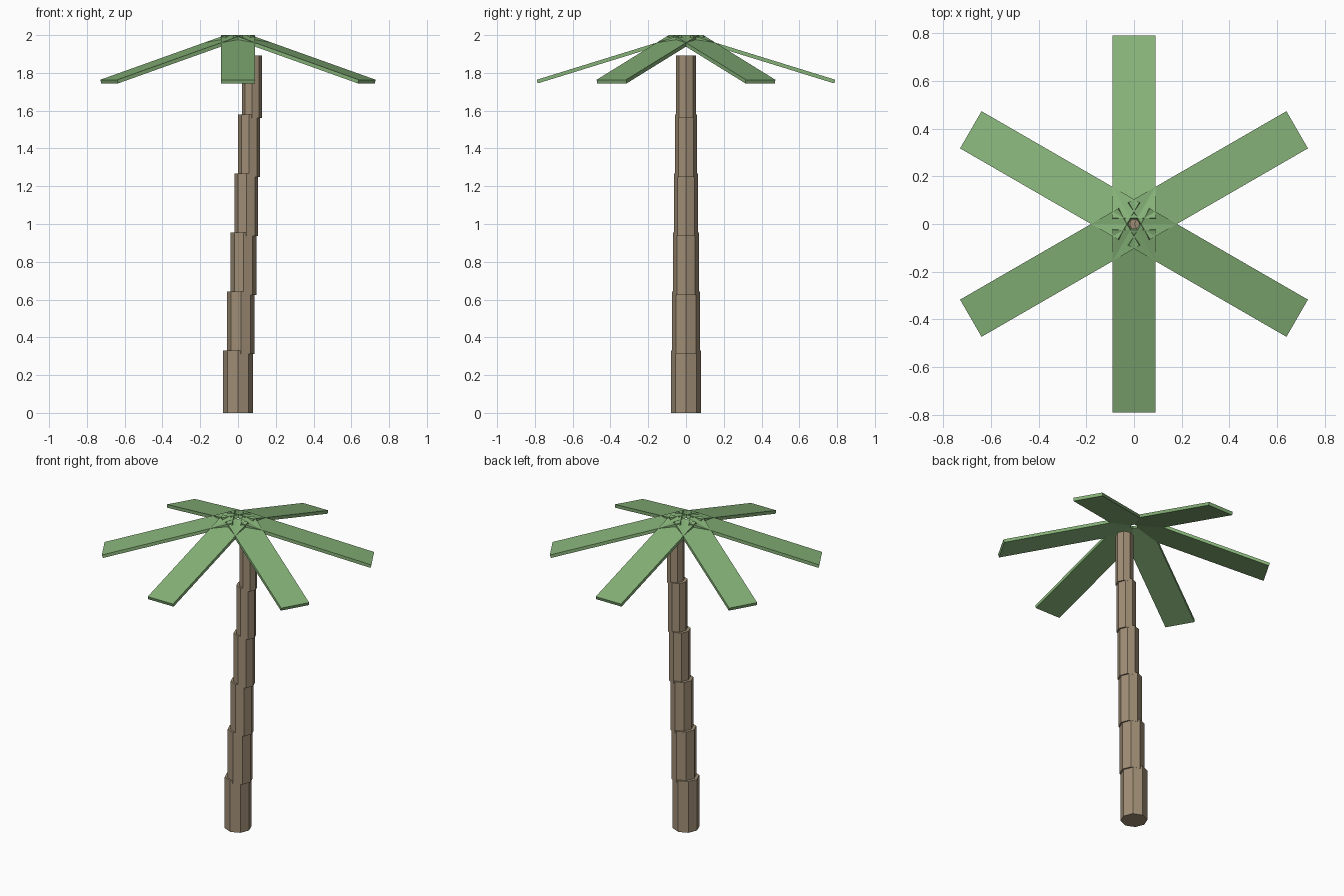
import bpy, math
from mathutils import Matrix

if "Cube" in bpy.data.objects:
    bpy.data.objects.remove(bpy.data.objects["Cube"])


def material(name, rgb):
    m = bpy.data.materials.new(name)
    m.diffuse_color = (*rgb, 1)
    m.use_nodes = True
    m.node_tree.nodes["Principled BSDF"].inputs["Base Color"].default_value = m.diffuse_color
    return m


bark = material("bark brown", (0.35, 0.27, 0.18))
leaf = material("leaf green", (0.24, 0.45, 0.19))

# Trunk: six stacked eight-sided segments, narrowing and stepping to the right
for i in range(6):
    bottom, top = 0.3125 * i, 0.3125 * i + 0.33
    bpy.ops.mesh.primitive_cylinder_add(
        vertices=8, radius=0.079 - 0.0053 * i, depth=top - bottom,
        location=(0.0147 * i, 0, (bottom + top) / 2))
    seg = bpy.context.object
    seg.name = f"trunk_segment_{i + 1}"
    seg.data.materials.append(bark)

# Fronds: six flat planks drooping outwards from the crown
for i in range(6):
    bpy.ops.mesh.primitive_cube_add(size=1)
    frond = bpy.context.object
    frond.name = f"frond_{i + 1}"
    frond.data.transform(
        Matrix.Rotation(math.radians(30 + 60 * i), 4, 'Z')
        @ Matrix.Translation((0.405, 0, 0))
        @ Matrix.Rotation(0.3, 4, 'Y')
        @ Matrix.Diagonal((0.8, 0.18, 0.02, 1)))
    frond.location = (0, 0, 1.8723)
    frond.data.materials.append(leaf)
